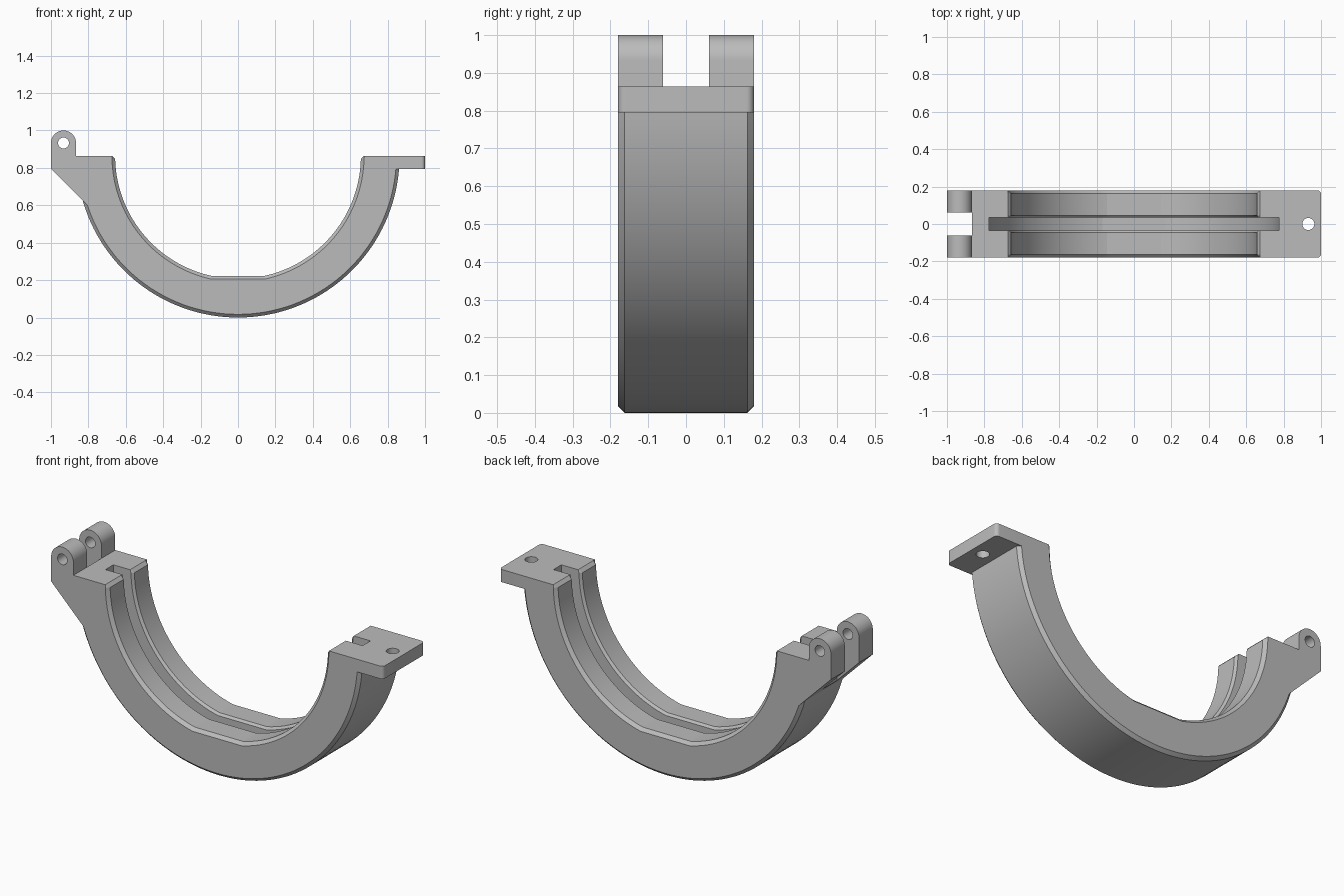
import bpy, bmesh
from math import radians, degrees, sin, cos, pi, acos

if "Cube" in bpy.data.objects:
    bpy.data.objects.remove(bpy.data.objects["Cube"])

TOP = 0.864        # parting plane height, also ring centre and outer radius
HALF = 0.18        # half width
CH = 0.017         # chamfer
BORE = 0.657
GROOVE = 0.775
FLAT = 0.976       # flat distance / bore radius

steel = bpy.data.materials.new("plain grey")
steel.use_nodes = True
GREY = (0.5, 0.5, 0.5, 1)
steel.diffuse_color = GREY
steel.node_tree.nodes["Principled BSDF"].inputs["Base Color"].default_value = GREY


def finish(bm, name):
    bmesh.ops.recalc_face_normals(bm, faces=bm.faces)
    mesh = bpy.data.meshes.new(name)
    bm.to_mesh(mesh)
    bm.free()
    mesh.materials.append(steel)
    obj = bpy.data.objects.new(name, mesh)
    bpy.context.collection.objects.link(obj)
    return obj


def prism(name, outline, place, depth):
    """Extrude a 2D outline; place maps (u, v) to a 3D start point."""
    bm = bmesh.new()
    face = bm.faces.new([bm.verts.new(place(u, v)) for u, v in outline])
    moved = bmesh.ops.extrude_face_region(bm, geom=[face])["geom"]
    verts = [g for g in moved if isinstance(g, bmesh.types.BMVert)]
    bmesh.ops.translate(bm, verts=verts, vec=depth)
    return finish(bm, name)


def arc(cx, cy, r, a0, a1, n):
    return [(cx + r * cos(radians(a0 + (a1 - a0) * i / n)),
             cy + r * sin(radians(a0 + (a1 - a0) * i / n))) for i in range(n + 1)]


def circle(cx, cy, r):
    return arc(cx, cy, r, 0, 360, 48)[:-1]


def box(x0, x1, y0, y1):
    return [(x0, y0), (x1, y0), (x1, y1), (x0, y1)]


def combine(target, other, operation):
    mod = target.modifiers.new("combine", 'BOOLEAN')
    mod.operation = operation
    mod.solver = 'EXACT'
    mod.object = other
    bpy.context.view_layer.update()
    graph = bpy.context.evaluated_depsgraph_get()
    mesh = bpy.data.meshes.new_from_object(target.evaluated_get(graph))
    target.modifiers.clear()
    target.data = mesh
    bpy.data.objects.remove(other)


# Half ring: cross-section (radius, y, kind) swept below the parting plane
half = [(GROOVE, 0.034, "groove"), (BORE + 0.012, 0.034, "bore"),
        (BORE, 0.046, "bore"), (BORE, HALF - CH, "bore"),
        (BORE + CH, HALF, "bore"), (TOP - CH, HALF, "outer"),
        (TOP, HALF - CH, "outer")]
section = half + [(r, -y, k) for r, y, k in reversed(half)]

kink = degrees(acos(FLAT))
lip = degrees(CH / BORE)
side = [kink + (90 - lip - kink) * i / 30 for i in range(31)] + [90]
middle = [kink * i / 5 for i in range(-4, 5)]
angles = [-a for a in reversed(side)] + middle + side

bm = bmesh.new()
loops = []
for a in angles:
    t = radians(a)
    loop = []
    for r, y, kind in section:
        if kind != "outer" and abs(a) < kink:
            r *= FLAT / cos(t)                   # flat at the bottom of the bore
        if kind == "bore" and abs(a) == 90:
            r = max(r, BORE + CH)                # chamfered lip at the parting plane
        loop.append(bm.verts.new((r * sin(t), y, TOP - r * cos(t))))
    loops.append(loop)
n = len(section)
for p, q in zip(loops, loops[1:]):
    for i in range(n):
        j = (i + 1) % n
        bm.faces.new((p[i], p[j], q[j], q[i]))
bm.faces.new(loops[0])
bm.faces.new(loops[-1])
clamp = finish(bm, "clamp_half_ring")

# Bolt flange with rounded outer corners
flange = prism("bolt_flange",
               [(0.81, -HALF)] + arc(0.98, -HALF + 0.02, 0.02, -90, 0, 10)
               + arc(0.98, HALF - 0.02, 0.02, 0, 90, 10) + [(0.81, HALF)],
               lambda u, v: (u, v, 0.795), (0, 0, TOP - 0.795))
combine(clamp, flange, 'UNION')

# Hinge lug with a rounded top and a sloped underside
lug = prism("hinge_lug",
            [(-0.80, TOP), (-0.866, TOP)] + arc(-0.933, 0.933, 0.067, 0, 180, 24)
            + [(-1, 0.795), (-0.79, 0.585)],
            lambda u, v: (u, -HALF, v), (0, 2 * HALF, 0))
combine(clamp, lug, 'UNION')

# Slot between the hinge ears, pin hole and bolt hole
slot = prism("hinge_slot", box(-1.1, -0.866, -0.061, 0.061),
             lambda u, v: (u, v, 0.5), (0, 0, 0.7))
pin = prism("pin_hole", circle(-0.933, 0.933, 0.029),
            lambda u, v: (u, -0.3, v), (0, 0.6, 0))
bolt = prism("bolt_hole", circle(0.932, 0, 0.032),
             lambda u, v: (u, v, 0.7), (0, 0, 0.3))
for cutter in (slot, pin, bolt):
    combine(clamp, cutter, 'DIFFERENCE')

# Smooth the curved walls, keep chamfers and corners crisp
bpy.ops.object.select_all(action='DESELECT')
clamp.select_set(True)
bpy.context.view_layer.objects.active = clamp
bpy.ops.object.shade_smooth_by_angle(angle=radians(10))
